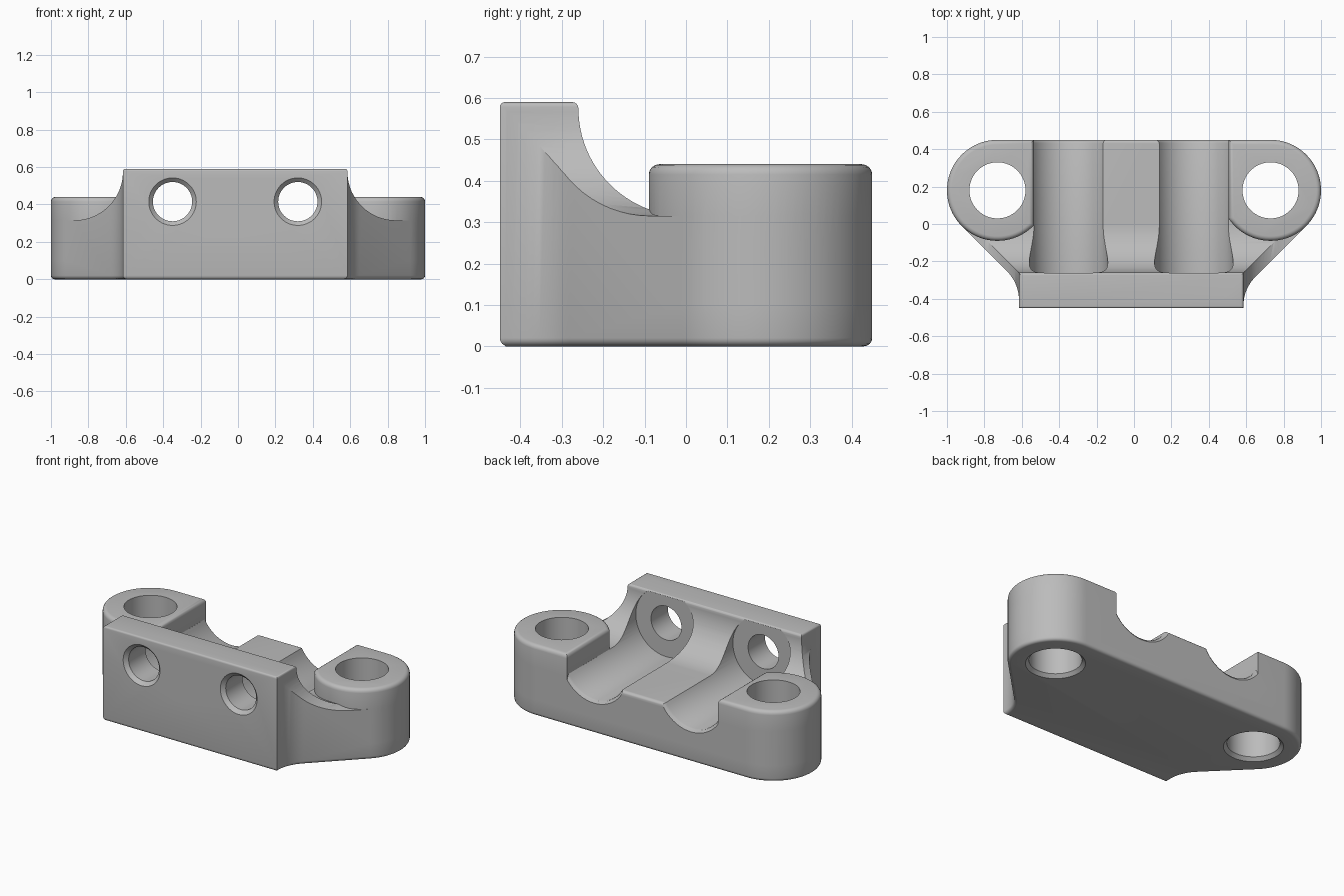
import bpy, bmesh
from math import sin, cos, pi, radians, degrees, acos
from mathutils import Matrix, Vector

if "Cube" in bpy.data.objects:
    bpy.data.objects.remove(bpy.data.objects["Cube"])

grey = bpy.data.materials.new("grey metal")
grey.use_nodes = True
GREY = (0.5, 0.5, 0.5, 1)
grey.diffuse_color = GREY
grey.node_tree.nodes["Principled BSDF"].inputs["Base Color"].default_value = GREY

BACK, BASE, TOP = 0.45, 0.315, 0.59
BOSS_X, BOSS_Y, BOSS_R = 0.73, 0.18, 0.27
FLARE = 0.26
PLATE = {1: 0.585, -1: 0.615}      # plate half widths by side
INNER = {1: 0.505, -1: 0.535}      # inner wall of each boss
CHANNELS = (-0.35, 0.32)
CHANNEL_Z = 0.415


def arc(cx, cy, r, a, b, n=16):
    angles = [radians(a + (b - a) * i / n) for i in range(n + 1)]
    return [(cx + r * cos(t), cy + r * sin(t)) for t in angles]


def flip(points):
    return [(-x, y) for x, y in reversed(points)]


def finish(bm, name):
    bmesh.ops.recalc_face_normals(bm, faces=bm.faces)
    mesh = bpy.data.meshes.new(name)
    bm.to_mesh(mesh)
    bm.free()
    mesh.materials.append(grey)
    ob = bpy.data.objects.new(name, mesh)
    bpy.context.collection.objects.link(ob)
    return ob


def prism(name, points, lo, hi, place, round_ends=(), radius=0.025):
    """Extrude an outline from lo to hi, rounding the rims at the given ends."""
    bm = bmesh.new()
    face = bm.faces.new([bm.verts.new((x, y, lo)) for x, y in points])
    new = bmesh.ops.extrude_face_region(bm, geom=[face])["geom"]
    for v in new:
        if isinstance(v, bmesh.types.BMVert):
            v.co.z = hi
    bmesh.ops.recalc_face_normals(bm, faces=bm.faces)
    rims = [e for e in bm.edges for z in round_ends
            if all(abs(v.co.z - z) < 1e-5 for v in e.verts)]
    if rims:
        bmesh.ops.bevel(bm, geom=rims, offset=radius, segments=4, profile=0.5,
                        affect='EDGES', clamp_overlap=False)
    bm.transform(place)
    return finish(bm, name)


def lathe(name, profile, place, n=64):
    """Closed solid of revolution about z from (radius, height) pairs."""
    bm = bmesh.new()
    rings = [[bm.verts.new((r * cos(2 * pi * i / n), r * sin(2 * pi * i / n), h))
              for i in range(n)] for r, h in profile]
    for a, b in zip(rings, rings[1:]):
        for i in range(n):
            j = (i + 1) % n
            bm.faces.new((a[i], a[j], b[j], b[i]))
    bm.faces.new(rings[0])
    bm.faces.new(rings[-1])
    bm.transform(place)
    return finish(bm, name)


def combine(target, other, operation):
    mod = target.modifiers.new(operation, 'BOOLEAN')
    mod.operation = operation
    mod.solver = 'EXACT'
    mod.object = other
    bpy.context.view_layer.objects.active = target
    bpy.ops.object.modifier_apply(modifier=mod.name)
    bpy.data.objects.remove(other)


def axes(x, y, z):
    return Matrix((x, y, z)).transposed().to_4x4()


ALONG_Y = axes((1, 0, 0), (0, 0, 1), (0, 1, 0))    # outline in x, z
ALONG_X = axes((0, 1, 0), (0, 0, 1), (1, 0, 0))    # outline in y, z
OUTER_ARC = arc(BOSS_X, BOSS_Y, BOSS_R, -45, 90, 30)


# Footprint: narrow front, 45 degree flanks, round ears
def flank(half):
    r, t = 0.217, 0.09
    corner = half - (BOSS_X - BOSS_Y + BOSS_R * 2 ** 0.5)
    blend = arc(half + r, corner - t, r, 180, 135, 10)
    return [(half, -BACK)] + blend + OUTER_ARC


footprint = flank(PLATE[1]) + flip(flank(PLATE[-1]))
body = prism("bracket_body", footprint, 0, 0.7, Matrix(), (0,), 0.02)


# Front outline: tall plate sweeping down to the ears
def shoulder(half):
    sweep = arc(half + FLARE, BASE + FLARE, FLARE, 270, 182)
    return ([(1.1, -0.1), (1.1, BASE)] + sweep
            + arc(half - 0.012, TOP - 0.012, 0.012, 0, 90, 4))


front = shoulder(PLATE[1]) + flip(shoulder(PLATE[-1]))
combine(body, prism("front_outline", front, -1, 1, ALONG_Y), 'INTERSECT')

# Side outline: plate with a sweep down to the flat base
side = ([(-BACK, -0.1), (BACK + 0.001, -0.1)]
        + arc(BACK + 0.001 - 0.02, BASE - 0.02, 0.02, 0, 90, 5)
        + arc(0, BASE + FLARE, FLARE, 270, 180, 24)
        + arc(-0.26 - 0.015, TOP - 0.015, 0.015, 0, 90, 4)
        + arc(-BACK + 0.012, TOP - 0.012, 0.012, 90, 180, 4))
combine(body, prism("side_outline", side, -1.2, 1.2, ALONG_X), 'INTERSECT')

# Round channels with a softened rear mouth
channel = [(0.21, -0.262), (0.21, BACK - 0.02), (0.214, BACK - 0.01),
           (0.23, BACK + 0.002), (0.23, 0.6)]
for x in CHANNELS:
    place = Matrix.Translation((x, 0, CHANNEL_Z)) @ ALONG_Y
    combine(body, lathe("channel_cutter", channel, place), 'DIFFERENCE')

# Raised bosses, squared off on the inner rear corner
for s in (1, -1):
    start = 180 + degrees(acos((BOSS_X - INNER[s]) / BOSS_R))
    inner_arc = arc(BOSS_X, BOSS_Y, BOSS_R, start, 315, 20)
    outline = inner_arc[:-1] + OUTER_ARC + [(INNER[s], BACK)]
    if s < 0:
        outline = flip(outline)
    combine(body, prism("boss", outline, 0.1, 0.44, Matrix(), (0.44,)), 'UNION')

# Vertical bolt holes, countersunk underneath
for s in (1, -1):
    hole = [(0.18, -0.01), (0.15, 0.02), (0.15, 0.8)]
    place = Matrix.Translation((s * BOSS_X, BOSS_Y, 0))
    combine(body, lathe("bolt_hole_cutter", hole, place), 'DIFFERENCE')

# Plate holes, countersunk at the front
for x in CHANNELS:
    hole = [(0.137, -BACK - 0.01), (0.105, -BACK + 0.022), (0.105, -0.2)]
    place = Matrix.Translation((x, 0, CHANNEL_Z)) @ ALONG_Y
    combine(body, lathe("plate_hole_cutter", hole, place), 'DIFFERENCE')

# Smooth shading with crisp edges
bpy.ops.object.select_all(action='DESELECT')
body.select_set(True)
bpy.context.view_layer.objects.active = body
bpy.ops.object.shade_smooth_by_angle(angle=radians(30))
